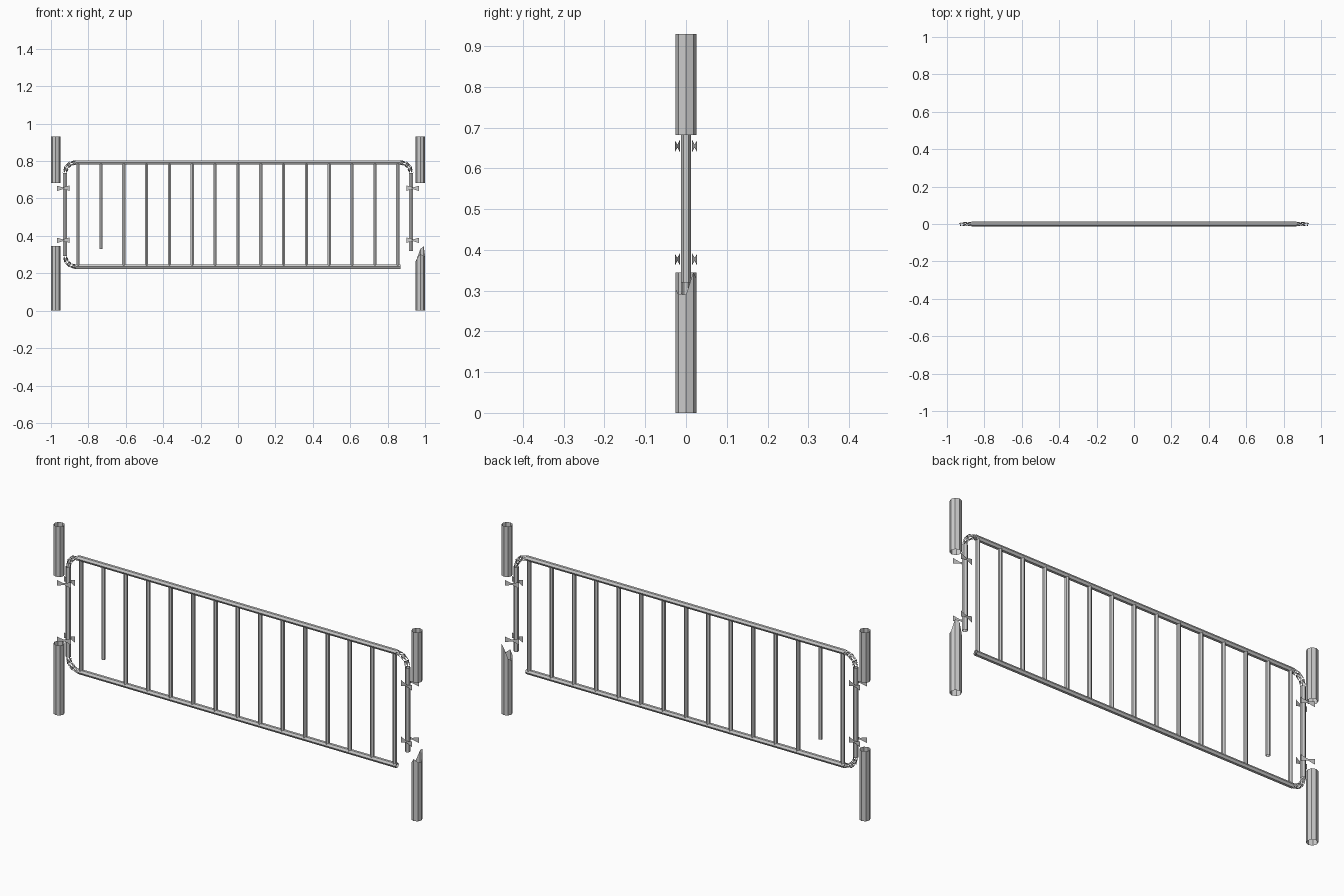
import bpy, bmesh
from math import sin, cos, pi
from mathutils import Vector

if "Cube" in bpy.data.objects:
    bpy.data.objects.remove(bpy.data.objects["Cube"])

POST_X, SIDE_X, RAIL_END = 0.975, 0.925, 0.868
TOP_Z, LOW_Z, BEND = 0.793, 0.235, 0.057
RAIL_R, BAR_R, POST_R = 0.0125, 0.01, 0.0255


def finish(name, bm):
    me = bpy.data.meshes.new(name)
    bm.to_mesh(me)
    bm.free()
    ob = bpy.data.objects.new(name, me)
    bpy.context.collection.objects.link(ob)
    return ob


def tube(name, a, b, radius, sides):
    """Open-ended faceted tube from a to b."""
    a, b = Vector(a), Vector(b)
    bm = bmesh.new()
    bmesh.ops.create_cone(bm, cap_ends=False, segments=sides, radius1=radius,
                          radius2=radius, depth=(b - a).length)
    rot = Vector((0, 0, 1)).rotation_difference(b - a)
    for v in bm.verts:
        v.co = rot @ v.co + (a + b) / 2
    return finish(name, bm)


def torn_corner(name, sx, cz, sz, steps=3, sides=6):
    """Bent tube with half of each panel torn away."""
    bm = bmesh.new()
    rings = []
    for i in range(steps + 1):
        t = i / steps * pi / 2
        ring = []
        for k in range(sides):
            p = 2 * pi * k / sides
            r = BEND + RAIL_R * cos(p)
            ring.append(bm.verts.new((sx * (RAIL_END + r * cos(t)), RAIL_R * sin(p),
                                      cz + sz * r * sin(t))))
        rings.append(ring)
    for i in range(steps):
        for k in range(sides):
            j = (k + 1) % sides
            bm.faces.new((rings[i][k], rings[i + 1][k], rings[i + 1][j]))
    return finish(name, bm)


def torn_post(name, x, tops):
    """Octagonal post with a ragged upper edge."""
    bm = bmesh.new()
    n = len(tops)
    low, high = [], []
    for k, z in enumerate(tops):
        p = 2 * pi * k / n
        px, py = x + POST_R * cos(p), POST_R * sin(p)
        low.append(bm.verts.new((px, py, 0)))
        high.append(bm.verts.new((px, py, z)))
    for k in range(n):
        j = (k + 1) % n
        bm.faces.new((low[k], low[j], high[j], high[k]))
    return finish(name, bm)


def bracket(name, sx, z):
    """Pairs of ragged clamp slivers on front and back."""
    bm = bmesh.new()
    for sy in (-1, 1):
        inner = [(0.90, 0.015, z - 0.015), (0.90, 0.015, z + 0.015), (0.945, 0.023, z)]
        outer = [(0.968, 0.027, z + 0.013), (0.968, 0.027, z - 0.015), (0.92, 0.019, z)]
        for tri in (inner, outer):
            bm.faces.new([bm.verts.new((sx * x, sy * y, h)) for x, y, h in tri])
    return finish(name, bm)


# rails
tube("top_rail", (-RAIL_END, 0, TOP_Z), (RAIL_END, 0, TOP_Z), RAIL_R, 6)
tube("bottom_rail", (-RAIL_END, 0, LOW_Z), (RAIL_END, 0, LOW_Z), RAIL_R, 6)

# side tubes, posts and brackets
for side, sx, low in (("left", -1, LOW_Z + BEND), ("right", 1, 0.32)):
    x = sx * SIDE_X
    tube(side + "_side_tube", (x, 0, low), (x, 0, TOP_Z - BEND), RAIL_R, 6)
    torn_corner(side + "_top_corner", sx, TOP_Z - BEND, 1)
    tube(side + "_upper_post", (sx * POST_X, 0, 0.682), (sx * POST_X, 0, 0.93), POST_R, 8)
    for level, z in (("upper", 0.655), ("lower", 0.377)):
        bracket(f"{side}_{level}_bracket", sx, z)
torn_corner("left_bottom_corner", -1, LOW_Z + BEND, -1)
torn_post("left_lower_post", -POST_X, [0.345] * 8)
torn_post("right_lower_post", POST_X, [0.29, 0.345, 0.33, 0.28, 0.265, 0.28, 0.305, 0.29])

# upright bars, the second one broken short
for i in range(15):
    x = -0.855 + i * 0.1221
    tube(f"bar_{i + 1}", (x, 0, 0.33 if i == 1 else LOW_Z), (x, 0, TOP_Z), BAR_R, 6)
